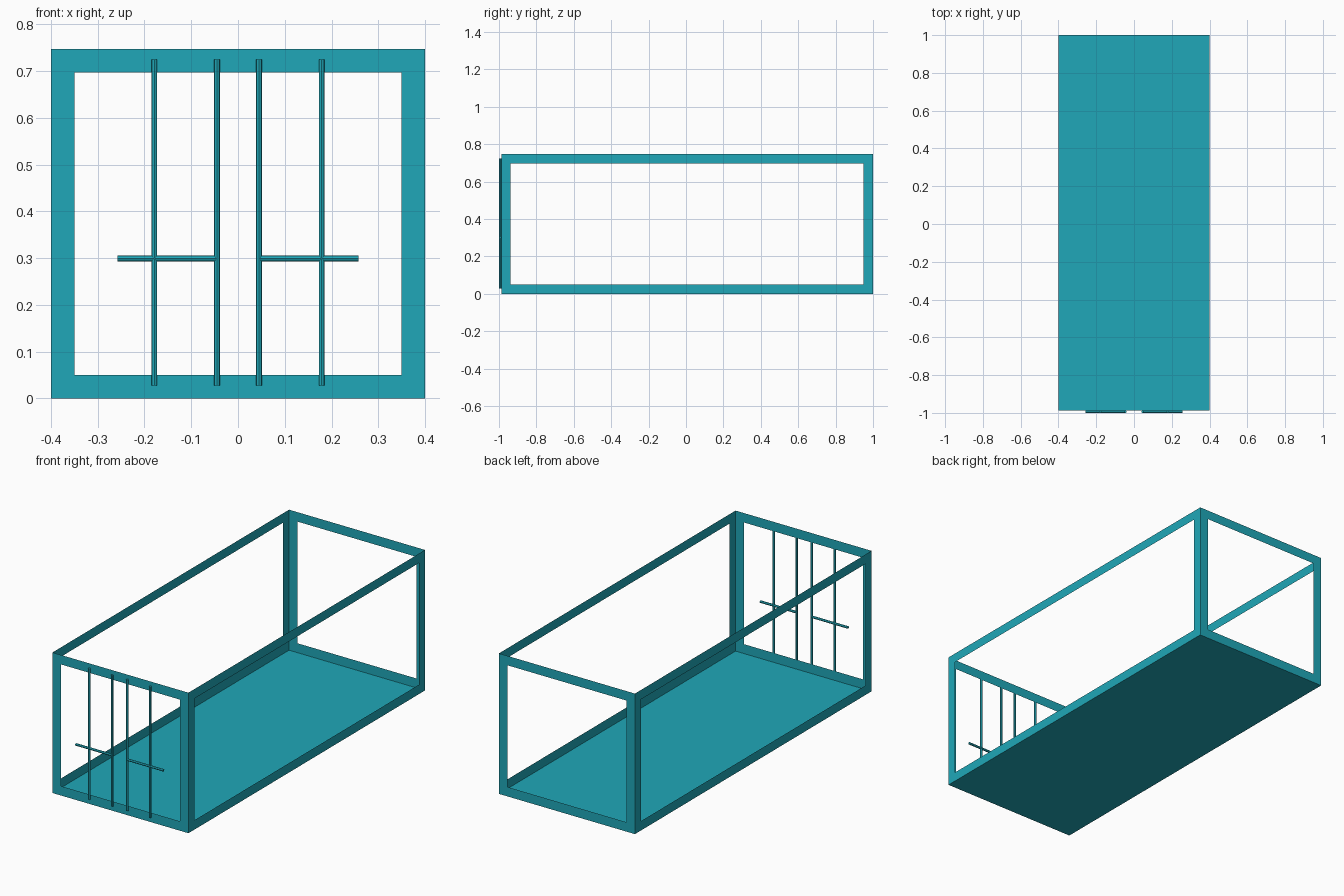
import bpy, bmesh
from math import pi
from mathutils import Matrix

if "Cube" in bpy.data.objects:
    bpy.data.objects.remove(bpy.data.objects["Cube"])

W, H = 0.8, 0.747            # container width and height
Y0, Y1 = -0.9875, 1.0        # front and back planes
BORDER = 0.05                # frame width
R = 0.00625                  # rod radius

teal = bpy.data.materials.new("teal")
teal.diffuse_color = (0.014, 0.39, 0.48, 1)
teal.use_nodes = True
teal.node_tree.nodes["Principled BSDF"].inputs["Base Color"].default_value = teal.diffuse_color


def finish(name, bm):
    mesh = bpy.data.meshes.new(name)
    bm.to_mesh(mesh)
    bm.free()
    mesh.materials.append(teal)
    obj = bpy.data.objects.new(name, mesh)
    bpy.context.collection.objects.link(obj)
    return obj


# Thin open-topped shell: solid floor, four sides cut down to flat frames
bm = bmesh.new()
bmesh.ops.create_cube(bm, size=1, matrix=Matrix.Translation((0, (Y0 + Y1) / 2, H / 2))
                      @ Matrix.Diagonal((W, Y1 - Y0, H, 1)))
bm.normal_update()
bmesh.ops.delete(bm, geom=[f for f in bm.faces if f.normal.z > 0.5], context='FACES_ONLY')
sides = [f for f in bm.faces if abs(f.normal.z) < 0.5]
bmesh.ops.inset_individual(bm, faces=sides, thickness=BORDER, use_even_offset=True)
bmesh.ops.delete(bm, geom=sides, context='FACES')
finish("container_frame", bm)


def rod(name, centre, length, horizontal=False):
    bm = bmesh.new()
    m = Matrix.Translation(centre)
    if horizontal:
        m = m @ Matrix.Rotation(pi / 2, 4, 'Y')
    bmesh.ops.create_cone(bm, cap_ends=True, segments=12, radius1=R, radius2=R,
                          depth=length, matrix=m)
    obj = finish(name, bm)
    with bpy.context.temp_override(active_object=obj, object=obj,
                                   selected_objects=[obj], selected_editable_objects=[obj]):
        bpy.ops.object.shade_smooth_by_angle()


# Door locking bars and their handles, resting on the front frame
yr = Y0 - R
for side, s in (("left", -1), ("right", 1)):
    rod(f"inner_lock_bar_{side}", (s * 0.045, yr, 0.376), 0.697)
    rod(f"outer_lock_bar_{side}", (s * 0.179, yr, 0.376), 0.697)
    rod(f"lock_handle_{side}", (s * 0.151, yr, 0.299), 0.214, True)
